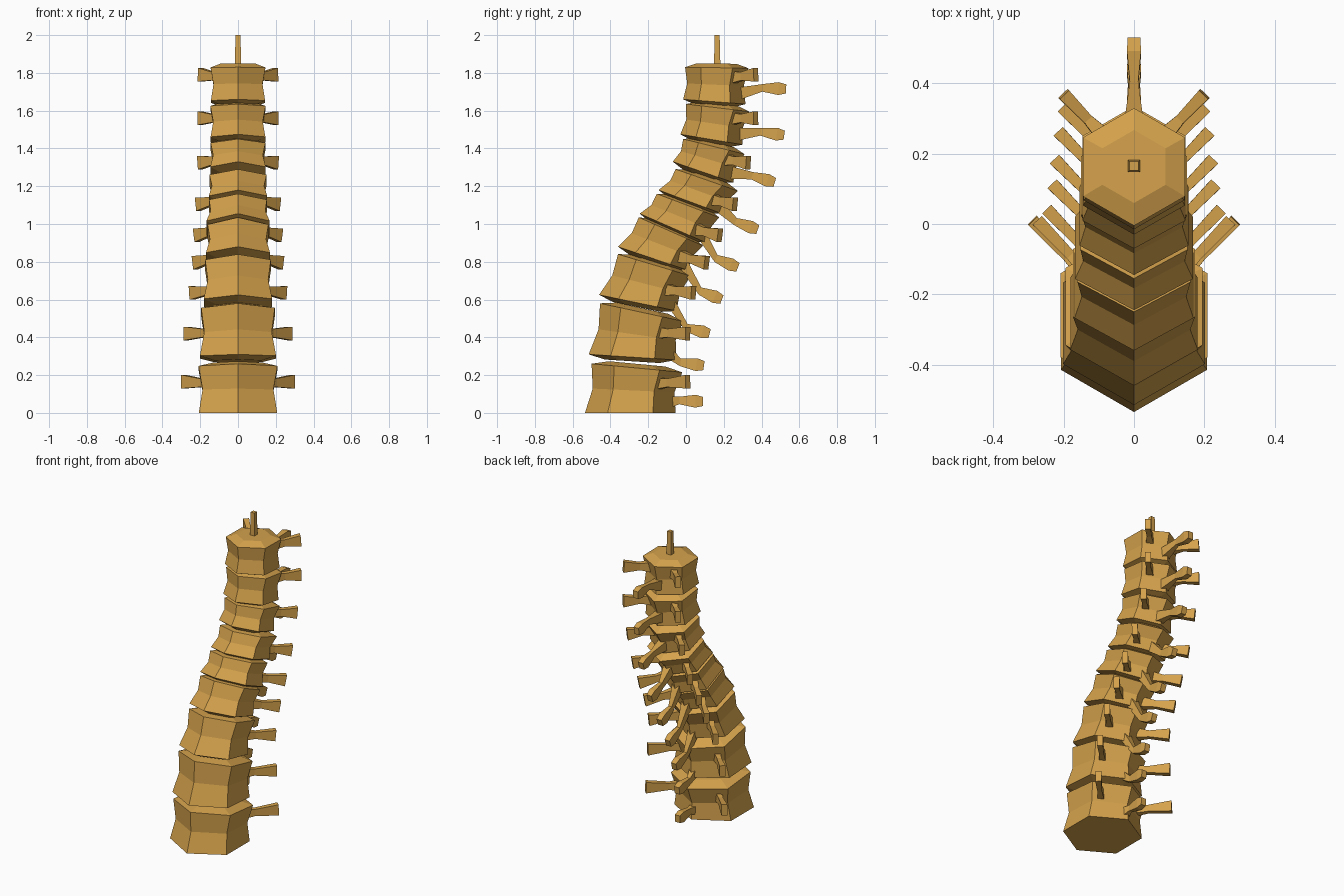
import bpy, bmesh
from math import sin, cos, tau
from mathutils import Vector

if "Cube" in bpy.data.objects:
    bpy.data.objects.remove(bpy.data.objects["Cube"], do_unlink=True)

bone = bpy.data.materials.new("bone_ochre")
bone.use_nodes = True
bone.diffuse_color = (0.66, 0.36, 0.072, 1)
bone.node_tree.nodes["Principled BSDF"].inputs["Base Color"].default_value = bone.diffuse_color


def loft(name, rings):
    """Skin a list of equal-sized point rings and cap both ends."""
    bm = bmesh.new()
    loops = [[bm.verts.new(p) for p in ring] for ring in rings]
    n = len(loops[0])
    for low, high in zip(loops, loops[1:]):
        for i in range(n):
            j = (i + 1) % n
            bm.faces.new((low[i], low[j], high[j], high[i]))
    bm.faces.new(loops[0][::-1])
    bm.faces.new(loops[-1])
    bmesh.ops.recalc_face_normals(bm, faces=bm.faces)
    mesh = bpy.data.meshes.new(name)
    bm.to_mesh(mesh)
    bm.free()
    mesh.materials.append(bone)
    obj = bpy.data.objects.new(name, mesh)
    bpy.context.scene.collection.objects.link(obj)
    return obj


def hexagon(centre, back, radius):
    """Six points with corners at the front and back, tilted along back."""
    return [centre + radius * (cos(k * tau / 6) * back + sin(k * tau / 6) * Vector((1, 0, 0)))
            for k in range(6)]


def bar(name, points, sizes):
    """Rectangular bar through points, with (half width, half height) at each."""
    way = (points[-1] - points[-2]).normalized()
    side = way.cross(Vector((0, 0, 1))).normalized()
    up = side.cross(way)
    loft(name, [[p + side * w * a + up * h * b for a, b in ((-1, -1), (1, -1), (1, 1), (-1, 1))]
                for p, (w, h) in zip(points, sizes)])


def yz(pair, x=0.0):
    return Vector((x, *pair))


# Each row, as (y, z): body bottom front, bottom back, top front, top back,
# then the tips of the side and rear processes
VERTEBRAE = [
    ((-.535, 0), (-.055, 0), (-.5, .26), (-.02, .215), (.01, .165), (.09, .06)),
    ((-.515, .31), (-.05, .28), (-.455, .58), (-.015, .485), (.01, .42), (.095, .25)),
    ((-.46, .625), (-.05, .54), (-.36, .84), (.025, .725), (.04, .635), (.125, .42)),
    ((-.36, .88), (.01, .755), (-.25, 1.035), (.09, .885), (.11, .795), (.19, .6)),
    ((-.245, 1.055), (.11, .9), (-.155, 1.16), (.175, 1.035), (.18, .94), (.275, .77)),
    ((-.145, 1.18), (.19, 1.055), (-.055, 1.29), (.275, 1.175), (.26, 1.105), (.38, .97)),
    ((-.07, 1.33), (.25, 1.22), (-.015, 1.45), (.31, 1.37), (.33, 1.325), (.47, 1.22)),
    ((-.03, 1.475), (.3, 1.42), (0, 1.635), (.335, 1.595), (.37, 1.56), (.52, 1.47)),
    ((-.015, 1.66), (.315, 1.635), (-.005, 1.83), (.33, 1.825), (.37, 1.79), (.53, 1.715)),
]

for number, row in enumerate(VERTEBRAE, 1):
    low_front, low_back, top_front, top_back, side_tip, rear_tip = map(yz, row)
    low, top = (low_front + low_back) / 2, (top_front + top_back) / 2
    low_r, top_r = (low_back - low_front).length / 2, (top_back - top_front).length / 2
    low_dir, top_dir = (low_back - low_front).normalized(), (top_back - top_front).normalized()
    back = (low_dir + top_dir).normalized()
    up = Vector((1, 0, 0)).cross(back)
    mid, radius = (low + top) / 2, (low_r + top_r) / 2

    # Waisted hexagonal body with shallow raised end plates
    rings = [hexagon(low, low_dir, low_r),
             hexagon(mid, back, radius * .9),
             hexagon(top, top_dir, top_r),
             hexagon(top + up * .022, top_dir, top_r * .62)]
    if number > 1:
        rings.insert(0, hexagon(low - up * .022, low_dir, low_r * .62))
    loft(f"vertebra_body_{number}", rings)

    # Paired side processes, flaring toward their tips
    for sign, label in ((1, "left"), (-1, "right")):
        tip = side_tip + Vector((sign * radius * 1.2, 0, 0))
        root = tip - Vector((sign * radius * .75, 0, 0)) - back * radius * .78 - up * .02
        bar(f"side_process_{label}_{number}", [root, root.lerp(tip, .45), tip],
            [(.025, .034), (.014, .022), (.018, .036)])

    # Rear process: thin neck and a blunt swollen end
    root = mid + back * radius * .7 - up * (top - low).length * .25
    neck = rear_tip - back * .125
    bar(f"rear_process_{number}", [root, neck, rear_tip - back * .04, rear_tip],
        [(.03, .035), (.012, .02), (.02, .034), (.018, .024)])

# Slim tapered post rising from the top body
bar_rings = [[Vector((a * w, .165 + b * w, z)) for a, b in ((-1, -1), (1, -1), (1, 1), (-1, 1))]
             for z, w in ((1.8, .018), (2.0, .013))]
loft("top_post", bar_rings)
